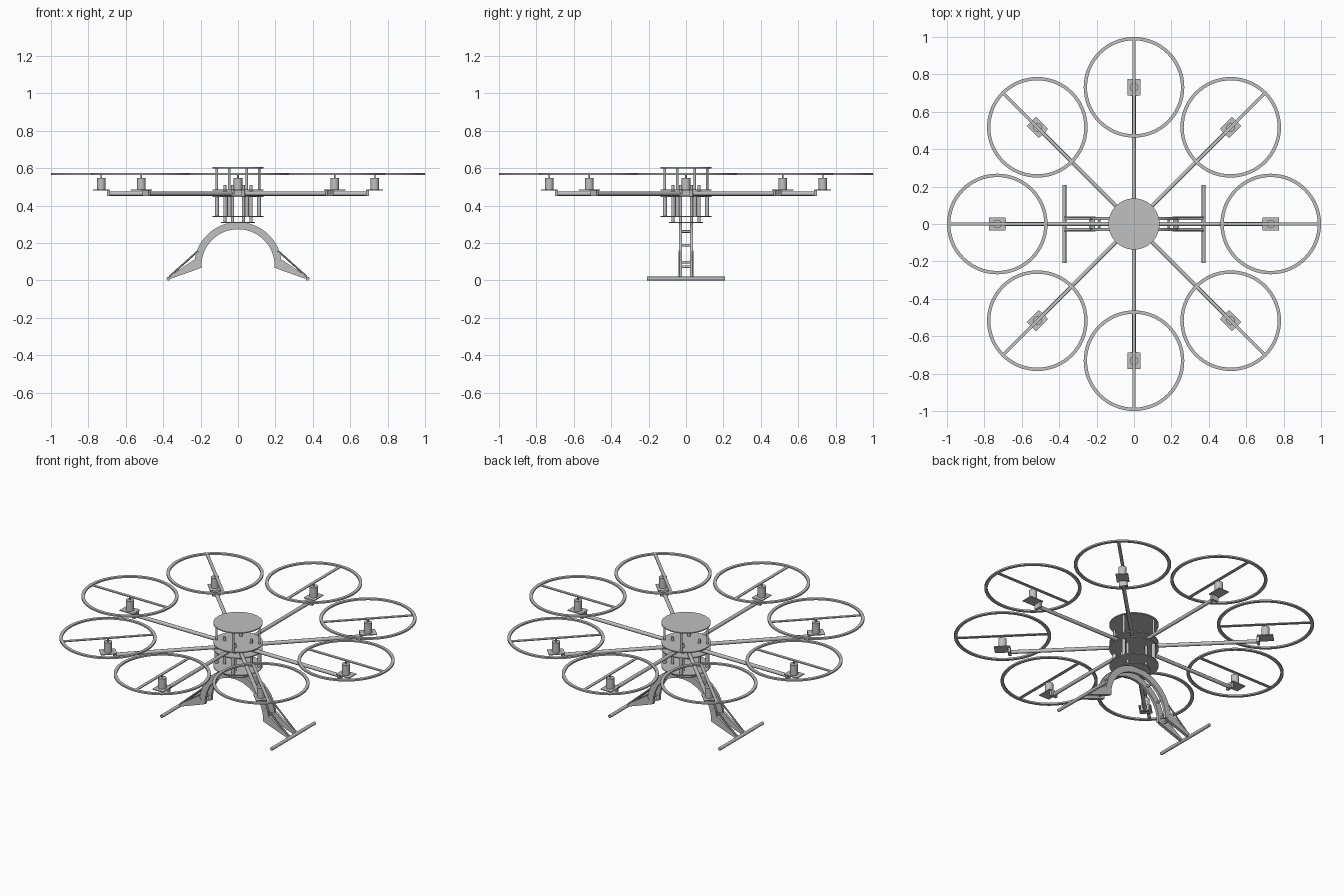
import bpy, bmesh, math
from mathutils import Matrix, Vector

cube = bpy.data.objects.get("Cube")
if cube:
    bpy.data.objects.remove(cube, do_unlink=True)

grey = bpy.data.materials.new("mid grey")
grey.use_nodes = True
COLOUR = (0.53, 0.53, 0.53, 1)
grey.diffuse_color = COLOUR
grey.node_tree.nodes["Principled BSDF"].inputs["Base Color"].default_value = COLOUR


def finish(name, bm, turn=0, smooth=False):
    """Turn a bmesh into an object, rotated about the vertical axis."""
    bmesh.ops.transform(bm, matrix=Matrix.Rotation(turn, 4, "Z"), verts=bm.verts)
    bmesh.ops.recalc_face_normals(bm, faces=bm.faces)
    mesh = bpy.data.meshes.new(name)
    bm.to_mesh(mesh)
    bm.free()
    mesh.materials.append(grey)
    obj = bpy.data.objects.new(name, mesh)
    bpy.context.collection.objects.link(obj)
    if smooth:
        bpy.ops.object.select_all(action="DESELECT")
        obj.select_set(True)
        bpy.context.view_layer.objects.active = obj
        bpy.ops.object.shade_smooth_by_angle(angle=math.radians(40))
    return obj


def box(name, centre, size, turn=0):
    bm = bmesh.new()
    m = Matrix.Translation(centre) @ Matrix.Diagonal((*size, 1))
    bmesh.ops.create_cube(bm, size=1, matrix=m)
    return finish(name, bm, turn)


def rod(name, a, b, radius, sides=16, turn=0):
    """Cylinder from point a to point b."""
    a, b = Vector(a), Vector(b)
    bm = bmesh.new()
    m = Matrix.Translation((a + b) / 2) @ (b - a).to_track_quat("Z", "Y").to_matrix().to_4x4()
    bmesh.ops.create_cone(bm, cap_ends=True, segments=sides, radius1=radius,
                          radius2=radius, depth=(b - a).length, matrix=m)
    return finish(name, bm, turn, True)


def plate(name, outline, y, thick):
    """Extrude an (x, z) outline along y."""
    bm = bmesh.new()
    face = bm.faces.new([bm.verts.new((x, y - thick / 2, z)) for x, z in outline])
    out = bmesh.ops.extrude_face_region(bm, geom=[face])
    moved = [v for v in out["geom"] if isinstance(v, bmesh.types.BMVert)]
    bmesh.ops.translate(bm, vec=(0, thick, 0), verts=moved)
    return finish(name, bm, 0, True)


def ring(name, centre, inner, outer, height, turn, sides=64):
    """Flat band with a rectangular section."""
    bm = bmesh.new()
    half = height / 2
    section = [(inner, -half), (outer, -half), (outer, half), (inner, half)]
    loops = []
    for i in range(sides):
        a = math.tau * i / sides
        loops.append([bm.verts.new((centre[0] + r * math.cos(a), centre[1] + r * math.sin(a),
                                    centre[2] + z)) for r, z in section])
    for i in range(sides):
        p, q = loops[i], loops[(i + 1) % sides]
        for j in range(4):
            k = (j + 1) % 4
            bm.faces.new((p[j], q[j], q[k], p[k]))
    return finish(name, bm, turn, True)


# Eight arms, each with motor, guard ring and blade
R = 0.731
for i in range(8):
    t = i * math.pi / 4
    rod("arm", (0.05, 0, 0.464), (0.69, 0, 0.464), 0.011, 12, t)
    box("arm_end_clamp", (0.692, 0, 0.468), (0.016, 0.045, 0.034), t)
    box("motor_mount", (R, 0, 0.484), (0.09, 0.07, 0.005), t)
    rod("motor", (R, 0, 0.485), (R, 0, 0.548), 0.023, 24, t)
    rod("motor_shaft", (R, 0, 0.548), (R, 0, 0.569), 0.005, 10, t)
    box("rotor_blade", (R, 0, 0.569), (0.52, 0.018, 0.005), t)
    ring("rotor_ring", (R, 0, 0.569), 0.251, 0.269, 0.009, t)

# Four sets of body posts, set between the arms
for i in range(4):
    p = i * math.pi / 2 + math.pi / 8
    rod("upper_post", (0.122, 0, 0.485), (0.122, 0, 0.602), 0.007, 12, p)
    rod("lower_post", (0.122, 0, 0.343), (0.122, 0, 0.45), 0.011, 12, p)
    rod("inner_post", (0.076, 0, 0.31), (0.076, 0, 0.51), 0.008, 12, p)

# Stacked body discs
for name, z, r in (("top_disc", 0.603, 0.137), ("upper_arm_disc", 0.484, 0.137),
                   ("lower_arm_disc", 0.449, 0.137), ("lower_disc", 0.343, 0.137),
                   ("leg_disc", 0.311, 0.092)):
    rod(name, (0, 0, z - 0.003), (0, 0, z + 0.003), r, 64)

# Landing gear: twin arches with braced feet
ARCH_Z, OUTER, INNER = 0.078, 0.234, 0.196


def arc(radius, steps=36):
    angles = [math.radians(-3 + 186 * i / steps) for i in range(steps + 1)]
    return [(radius * math.cos(a), ARCH_Z + radius * math.sin(a)) for a in angles]


for y in (-0.03, 0.03):
    plate("leg_arch", arc(OUTER) + arc(INNER)[::-1], y, 0.016)
    for s in (-1, 1):
        foot = [(0.205, 0.064), (0.375, 0.004), (0.375, 0.016), (0.236, 0.11)]
        plate("foot_plate", [(s * x, z) for x, z in foot], y, 0.018)
        rod("foot_strut", (s * 0.368, y * 1.2, 0.02), (s * 0.215, y * 1.2, 0.157), 0.005, 8)

# Cross bars between the arches, and the skids
for s in (-1, 1):
    for x, z in ((0.115, 0.262), (0.187, 0.188), (0.215, 0.097), (0.235, 0.073)):
        rod("leg_cross_bar", (s * x, -0.03, z), (s * x, 0.03, z), 0.007, 10)
    rod("skid", (s * 0.372, -0.208, 0.01), (s * 0.372, 0.208, 0.01), 0.01, 12)
